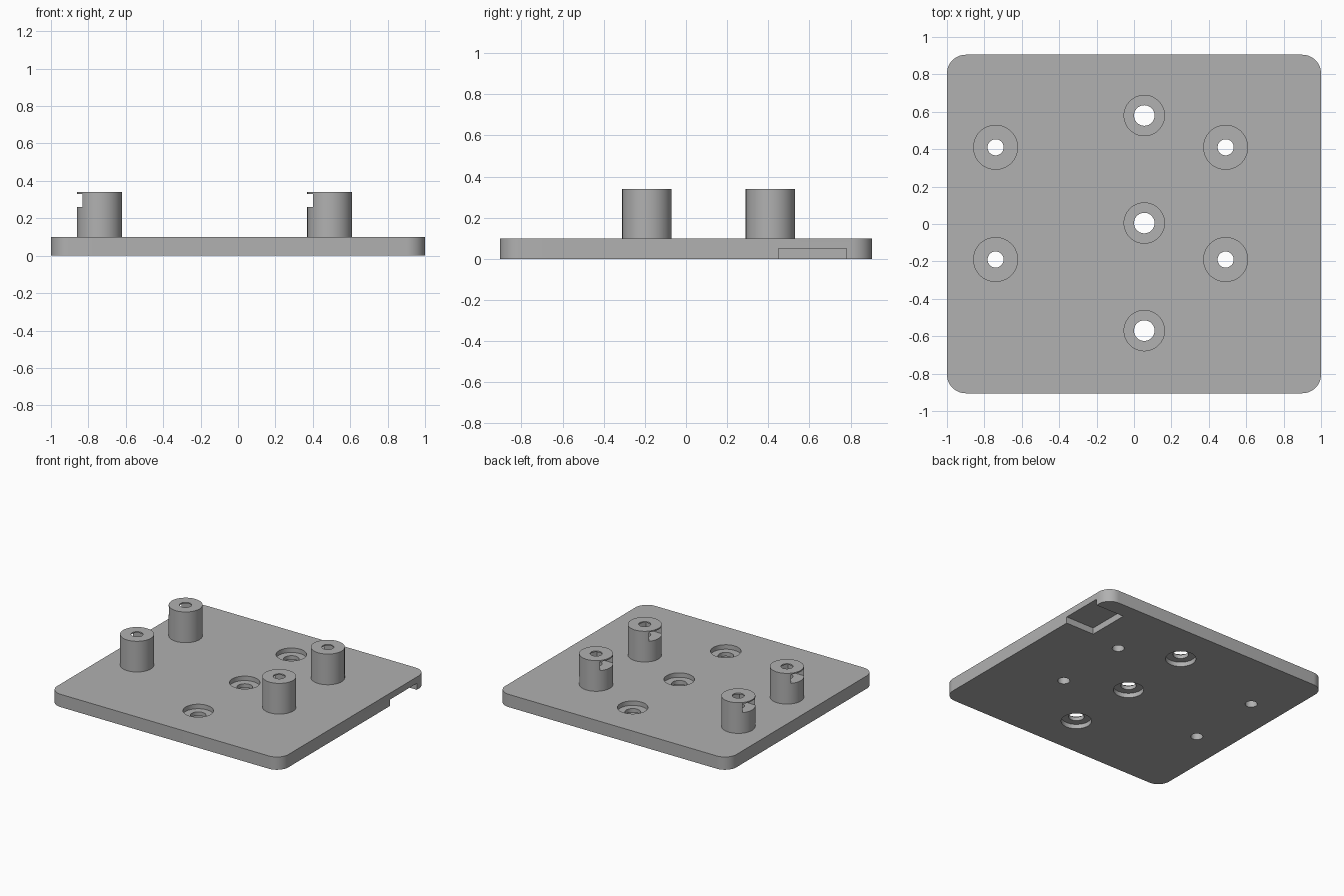
import bpy, bmesh, math

if "Cube" in bpy.data.objects:
    bpy.data.objects.remove(bpy.data.objects["Cube"])

grey = bpy.data.materials.new("plain grey")
grey.diffuse_color = (0.44, 0.44, 0.44, 1)
grey.use_nodes = True
grey.node_tree.nodes["Principled BSDF"].inputs["Base Color"].default_value = grey.diffuse_color


def prism(name, pts, z0, z1):
    """Extrude a closed outline from z0 to z1."""
    bm = bmesh.new()
    face = bm.faces.new([bm.verts.new((x, y, z0)) for x, y in pts])
    res = bmesh.ops.extrude_face_region(bm, geom=[face])
    top = [v for v in res["geom"] if isinstance(v, bmesh.types.BMVert)]
    bmesh.ops.translate(bm, verts=top, vec=(0, 0, z1 - z0))
    bmesh.ops.recalc_face_normals(bm, faces=bm.faces)
    me = bpy.data.meshes.new(name)
    bm.to_mesh(me)
    bm.free()
    me.materials.append(grey)
    ob = bpy.data.objects.new(name, me)
    bpy.context.collection.objects.link(ob)
    return ob


def arc(cx, cy, r, a0, a1, n):
    return [(cx + r * math.cos(math.radians(a0 + (a1 - a0) * i / n)),
             cy + r * math.sin(math.radians(a0 + (a1 - a0) * i / n)))
            for i in range(n + 1)]


def cyl(name, cx, cy, r, z0, z1, n=64):
    return prism(name, arc(cx, cy, r, 0, 360, n)[:-1], z0, z1)


def combine(target, tool, op):
    """Apply a boolean and remove the helper."""
    bpy.context.view_layer.objects.active = target
    tool.hide_render = True
    m = target.modifiers.new(op, 'BOOLEAN')
    m.operation, m.object, m.solver = op, tool, 'EXACT'
    bpy.ops.object.modifier_apply(modifier=m.name)
    bpy.data.objects.remove(tool)


# Base plate with rounded corners
R, HX, HY = 0.1, 1.0, 0.905
outline = []
for sx, sy, a in ((1, 1, 0), (-1, 1, 90), (-1, -1, 180), (1, -1, 270)):
    outline += arc(sx * (HX - R), sy * (HY - R), R, a, a + 90, 12)
plate = prism("mounting_plate", outline, 0, 0.1)

# Standoffs with bores and side-loading nut slots
for px in (-0.74, 0.49):
    for py in (0.41, -0.19):
        combine(plate, cyl("standoff", px, py, 0.12, 0.05, 0.34), 'UNION')
        slot = [(-0.2, -0.079), (0.046, -0.079), (0.091, 0),
                (0.046, 0.079), (-0.2, 0.079)]
        combine(plate, prism("nut_slot", [(px + x, py + y) for x, y in slot],
                             0.26, 0.33), 'DIFFERENCE')
        combine(plate, cyl("bore", px, py, 0.043, -0.1, 0.5, 48), 'DIFFERENCE')

# Centre holes, counterbored from both sides
for py in (0.58, 0.005, -0.57):
    combine(plate, cyl("hole", 0.055, py, 0.055, -0.1, 0.2, 48), 'DIFFERENCE')
    combine(plate, cyl("recess", 0.055, py, 0.108, 0.065, 0.2), 'DIFFERENCE')
    combine(plate, cyl("recess", 0.055, py, 0.108, -0.1, 0.035), 'DIFFERENCE')

# Pocket under the right edge
combine(plate, prism("pocket", [(0.755, 0.45), (1.1, 0.45), (1.1, 0.78), (0.755, 0.78)],
                     -0.1, 0.05), 'DIFFERENCE')

bpy.ops.object.select_all(action='DESELECT')
plate.select_set(True)
bpy.context.view_layer.objects.active = plate
bpy.ops.object.shade_smooth_by_angle(angle=math.radians(30))
